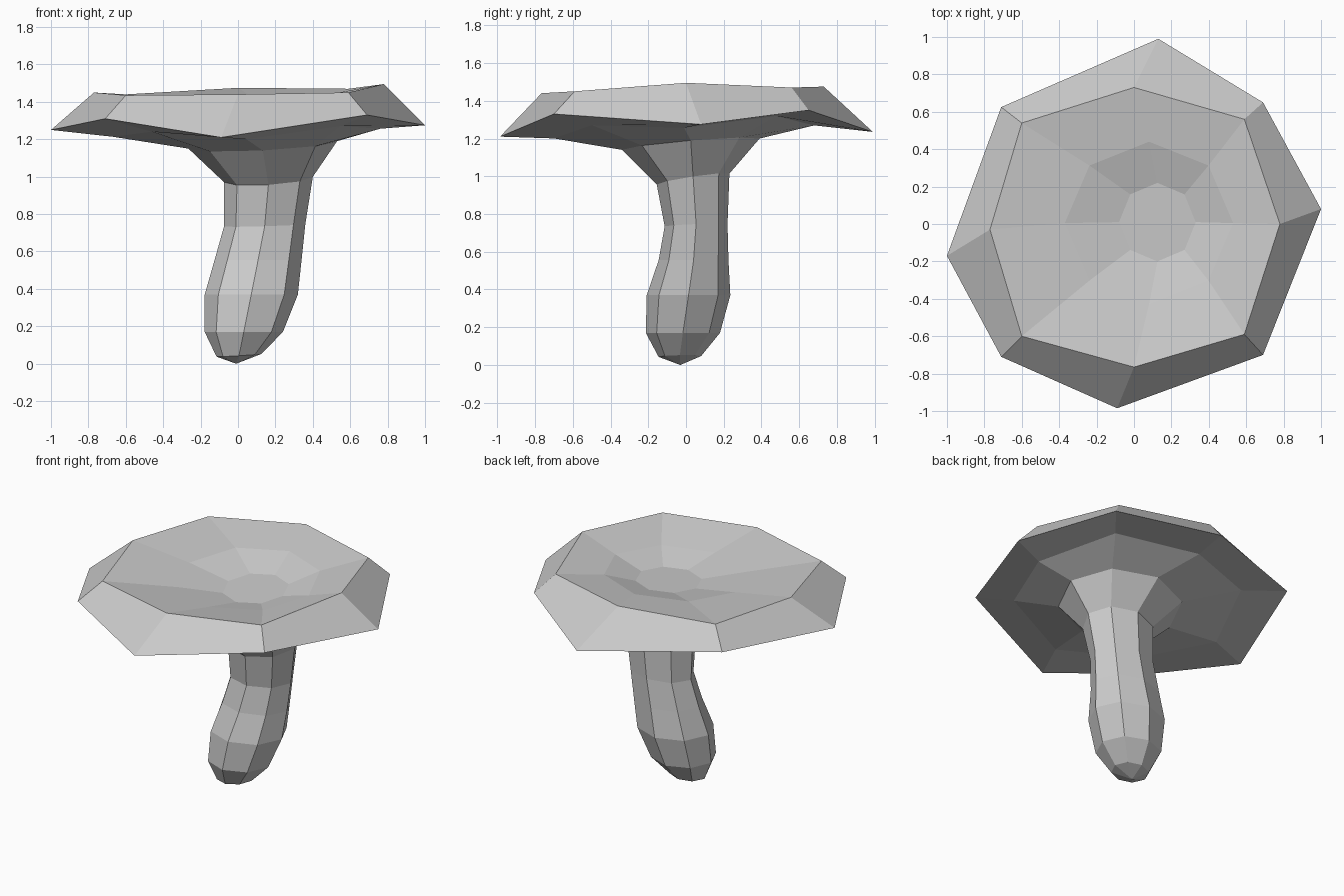
import bpy, bmesh, math

SIDES = 8


def ring(x0, x1, y0, y1, z, tx=0.0, ty=0.0, lift=0.0):
    """Eight-sided ring inside an x/y extent, tilted; lift raises the diagonal corners."""
    cx, cy, rx, ry = (x0 + x1) / 2, (y0 + y1) / 2, (x1 - x0) / 2, (y1 - y0) / 2
    pts = []
    for k in range(SIDES):
        a = k * math.tau / SIDES
        dx, dy = rx * math.cos(a), ry * math.sin(a)
        pts.append((cx + dx, cy + dy, z + tx * dx + ty * dy + lift * (k % 2)))
    return pts


def loft(name, rings, start, end):
    """Skin rings in order and close both ends with fans to a point."""
    bm = bmesh.new()
    loops = [[bm.verts.new(p) for p in r] for r in rings]
    for a, b in zip(loops, loops[1:]):
        for i in range(SIDES):
            j = (i + 1) % SIDES
            bm.faces.new((a[i], a[j], b[j], b[i]))
    for loop, tip in ((loops[0], start), (loops[-1], end)):
        v = bm.verts.new(tip)
        for i in range(SIDES):
            bm.faces.new((loop[i], loop[(i + 1) % SIDES], v))
    bmesh.ops.recalc_face_normals(bm, faces=bm.faces)
    mesh = bpy.data.meshes.new(name)
    bm.to_mesh(mesh)
    bm.free()
    obj = bpy.data.objects.new(name, mesh)
    bpy.context.collection.objects.link(obj)
    return obj


# Bent stem, from the rounded foot up to the neck
stem = [
    ring(-0.115, 0.125, -0.145, 0.08, 0.045, 0.06, 0.02),
    ring(-0.178, 0.24, -0.213, 0.18, 0.17),
    ring(-0.178, 0.32, -0.208, 0.235, 0.37),
    ring(-0.125, 0.34, -0.145, 0.225, 0.555),
    ring(-0.075, 0.36, -0.113, 0.22, 0.74, 0.03, 0.03),
    ring(-0.075, 0.40, -0.155, 0.23, 0.985, 0.06, 0.15),
]

# Flaring underside of the cap
underside = [
    ring(-0.265, 0.53, -0.34, 0.39, 1.17, 0.05, 0.082),
    ring(-0.67, 0.76, -0.70, 0.68, 1.235, 0.03, 0.05, 0.045),
]

# Irregular outer edge and upper rim
edge = [(1.0, 0.08, 1.275), (0.69, 0.65, 1.35), (0.13, 0.99, 1.235), (-0.71, 0.625, 1.31),
        (-1.0, -0.17, 1.25), (-0.71, -0.71, 1.31), (-0.09, -0.985, 1.21), (0.69, -0.70, 1.33)]
rim = [(0.78, 0.0, 1.495), (0.59, 0.56, 1.47), (0.0, 0.73, 1.475), (-0.60, 0.54, 1.44),
       (-0.77, -0.03, 1.45), (-0.60, -0.60, 1.435), (0.0, -0.765, 1.44), (0.59, -0.59, 1.45)]

# Shallow dish in the top
dish = [
    ring(-0.37, 0.53, -0.43, 0.44, 1.40, 0.02, 0.055),
    ring(-0.08, 0.33, -0.20, 0.22, 1.345, 0.02, 0.06),
]

loft("mushroom", stem + underside + [edge, rim] + dish,
     (-0.01, -0.03, 0.0), (0.125, 0.01, 1.345))
